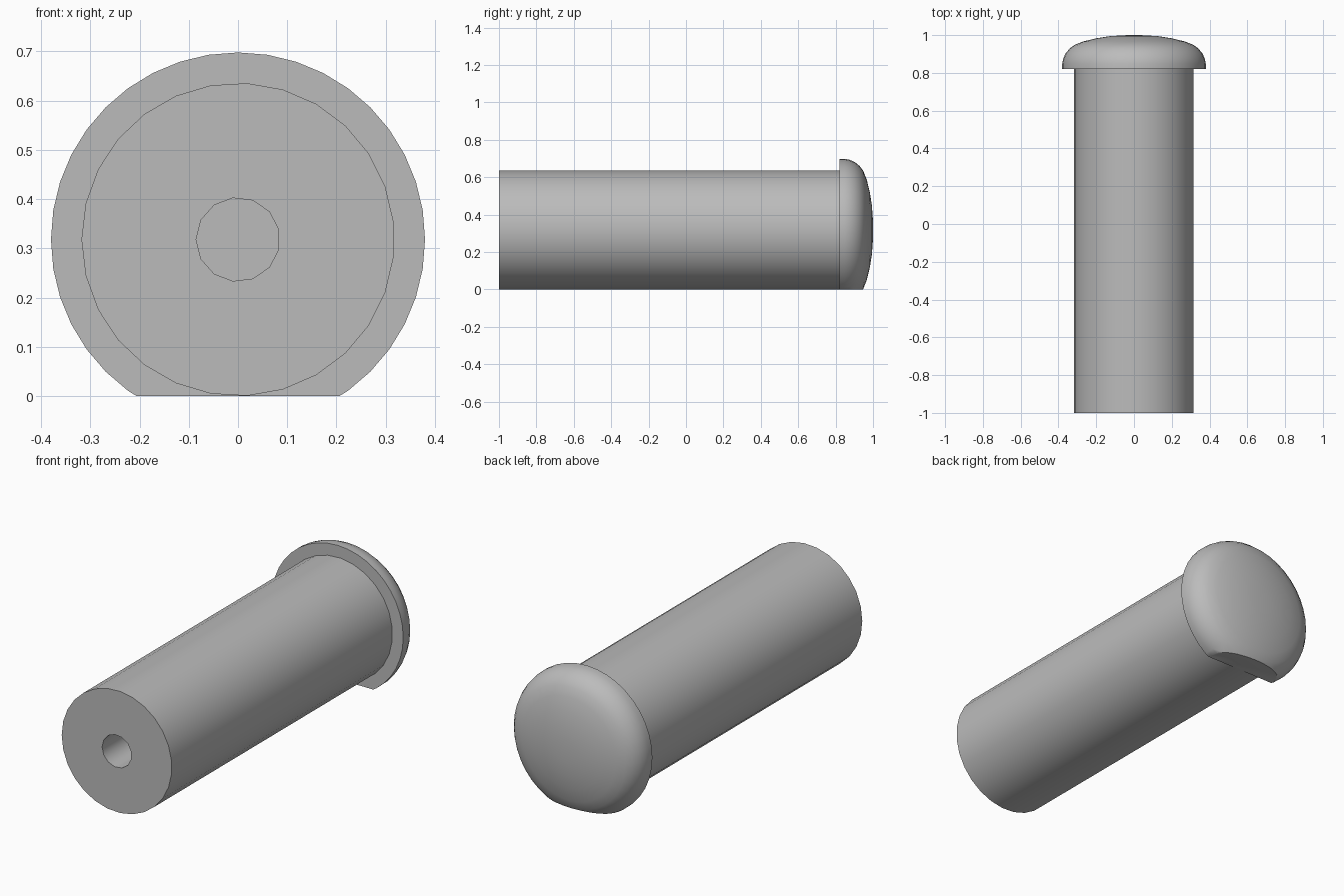
import bpy, bmesh, math
from mathutils import Vector

cube = bpy.data.objects.get("Cube")
if cube:
    bpy.data.objects.remove(cube, do_unlink=True)

AXIS_Z = 0.318
grey = bpy.data.materials.new("plain grey")
grey.use_nodes = True
COLOUR = (0.5, 0.5, 0.5, 1)
grey.diffuse_color = COLOUR
grey.node_tree.nodes["Principled BSDF"].inputs["Base Color"].default_value = COLOUR


def revolve(name, profile, sides, floor_cut=False):
    """Turn (radius, y) points around the pin axis, starting on the -x side."""
    bm = bmesh.new()
    rings = []
    for r, y in profile:
        count = sides if r else 1
        rings.append([bm.verts.new((-r * math.cos(i * math.tau / sides), y,
                                    AXIS_Z + r * math.sin(i * math.tau / sides)))
                      for i in range(count)])
    for a, b in zip(rings, rings[1:]):
        for i in range(sides):
            j = (i + 1) % sides
            quad = [a[i % len(a)], a[j % len(a)], b[j % len(b)], b[i % len(b)]]
            bm.faces.new(list(dict.fromkeys(quad)))
    for ring in (rings[0], rings[-1]):
        if len(ring) > 1:
            bm.faces.new(ring)
    if floor_cut:
        geom = bm.verts[:] + bm.edges[:] + bm.faces[:]
        cut = bmesh.ops.bisect_plane(bm, geom=geom, plane_co=Vector(),
                                     plane_no=(0, 0, -1), clear_outer=True)
        edges = [e for e in cut["geom_cut"] if isinstance(e, bmesh.types.BMEdge)]
        bmesh.ops.contextual_create(bm, geom=edges)
    bmesh.ops.recalc_face_normals(bm, faces=bm.faces[:])
    mesh = bpy.data.meshes.new(name)
    bm.to_mesh(mesh)
    bm.free()
    mesh.materials.append(grey)
    obj = bpy.data.objects.new(name, mesh)
    bpy.context.collection.objects.link(obj)
    return obj


def select(obj):
    bpy.ops.object.select_all(action='DESELECT')
    obj.select_set(True)
    bpy.context.view_layer.objects.active = obj


# Shaft with a blind hole in its front end
shaft = revolve("shaft", [(0.318, -1), (0.318, 0.82)], 27)
cutter = revolve("hole_cutter", [(0.085, -1.1), (0.085, -0.5)], 13)
cutter.hide_render = True
hole = shaft.modifiers.new("hole", 'BOOLEAN')
hole.operation = 'DIFFERENCE'
hole.solver = 'EXACT'
hole.object = cutter
select(shaft)
bpy.ops.object.modifier_apply(modifier=hole.name)
bpy.data.objects.remove(cutter, do_unlink=True)

# Domed head, trimmed flat underneath
dome = [(0.38, 0.82), (0.38, 0.848), (0.375, 0.874), (0.363, 0.902), (0.342, 0.928),
        (0.315, 0.948), (0.27, 0.966), (0.2, 0.983), (0.13, 0.994), (0.06, 0.999), (0, 1)]
head = revolve("domed_head", dome, 40, floor_cut=True)

# Smooth shading with sharp rims
for obj in (shaft, head):
    select(obj)
    bpy.ops.object.shade_smooth_by_angle(angle=math.radians(35))
